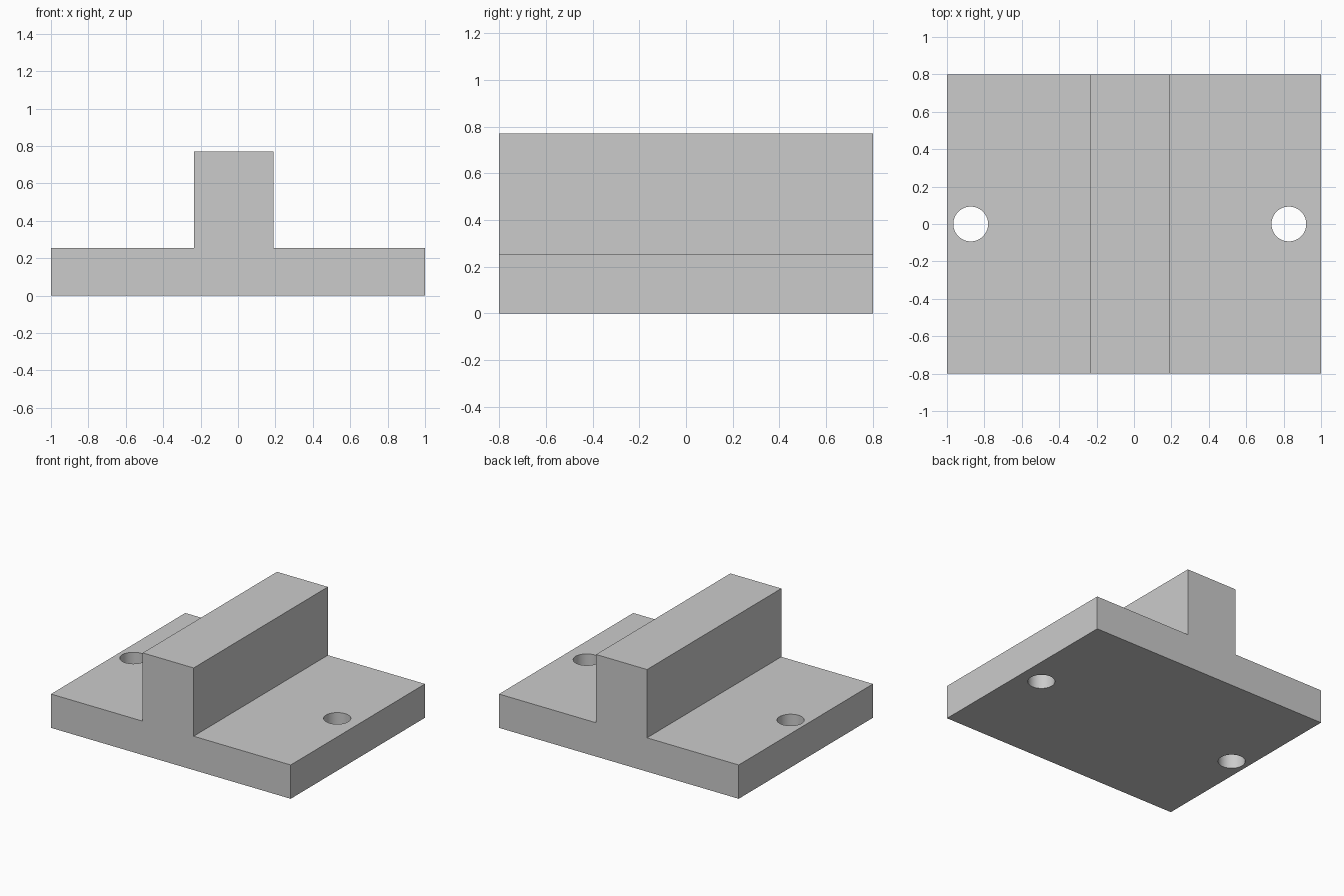
import bpy
import bmesh

if "Cube" in bpy.data.objects:
    bpy.data.objects.remove(bpy.data.objects["Cube"])

DEPTH = 1.6
BASE_TOP, RIB_TOP = 0.255, 0.77
RIB_LEFT, RIB_RIGHT = -0.235, 0.19
HOLE_RADIUS = 0.093
HOLE_XS = (-0.873, 0.828)

# Plain grey material
grey = bpy.data.materials.new("plain grey")
grey.use_nodes = True
colour = (0.6, 0.6, 0.6, 1)
grey.diffuse_color = colour
grey.node_tree.nodes["Principled BSDF"].inputs["Base Color"].default_value = colour

# Flanged base with upright rib: one profile extruded front to back
profile = [(-1, 0), (1, 0), (1, BASE_TOP), (RIB_RIGHT, BASE_TOP), (RIB_RIGHT, RIB_TOP),
           (RIB_LEFT, RIB_TOP), (RIB_LEFT, BASE_TOP), (-1, BASE_TOP)]
bm = bmesh.new()
front = bm.faces.new([bm.verts.new((x, -DEPTH / 2, z)) for x, z in profile])
extruded = bmesh.ops.extrude_face_region(bm, geom=[front])["geom"]
bmesh.ops.translate(bm, vec=(0, DEPTH, 0),
                    verts=[v for v in extruded if isinstance(v, bmesh.types.BMVert)])
bmesh.ops.recalc_face_normals(bm, faces=bm.faces)
mesh = bpy.data.meshes.new("ribbed_base")
bm.to_mesh(mesh)
bm.free()
mesh.materials.append(grey)
base = bpy.data.objects.new("ribbed_base", mesh)
bpy.context.collection.objects.link(base)

# Through holes, one in each flange
for x in HOLE_XS:
    bpy.ops.mesh.primitive_cylinder_add(vertices=64, radius=HOLE_RADIUS, depth=1,
                                        location=(x, 0, BASE_TOP / 2))
    cutter = bpy.context.object
    cutter.name = "hole_cutter"
    cutter.hide_render = True
    cutter.data.materials.append(grey)
    bpy.ops.object.select_all(action="DESELECT")
    base.select_set(True)
    bpy.context.view_layer.objects.active = base
    cut = base.modifiers.new("hole", "BOOLEAN")
    cut.operation = "DIFFERENCE"
    cut.solver = "EXACT"
    cut.object = cutter
    bpy.ops.object.modifier_apply(modifier=cut.name)
    bpy.data.objects.remove(cutter)

# Smooth hole walls, crisp edges elsewhere
bpy.ops.object.shade_smooth_by_angle()
